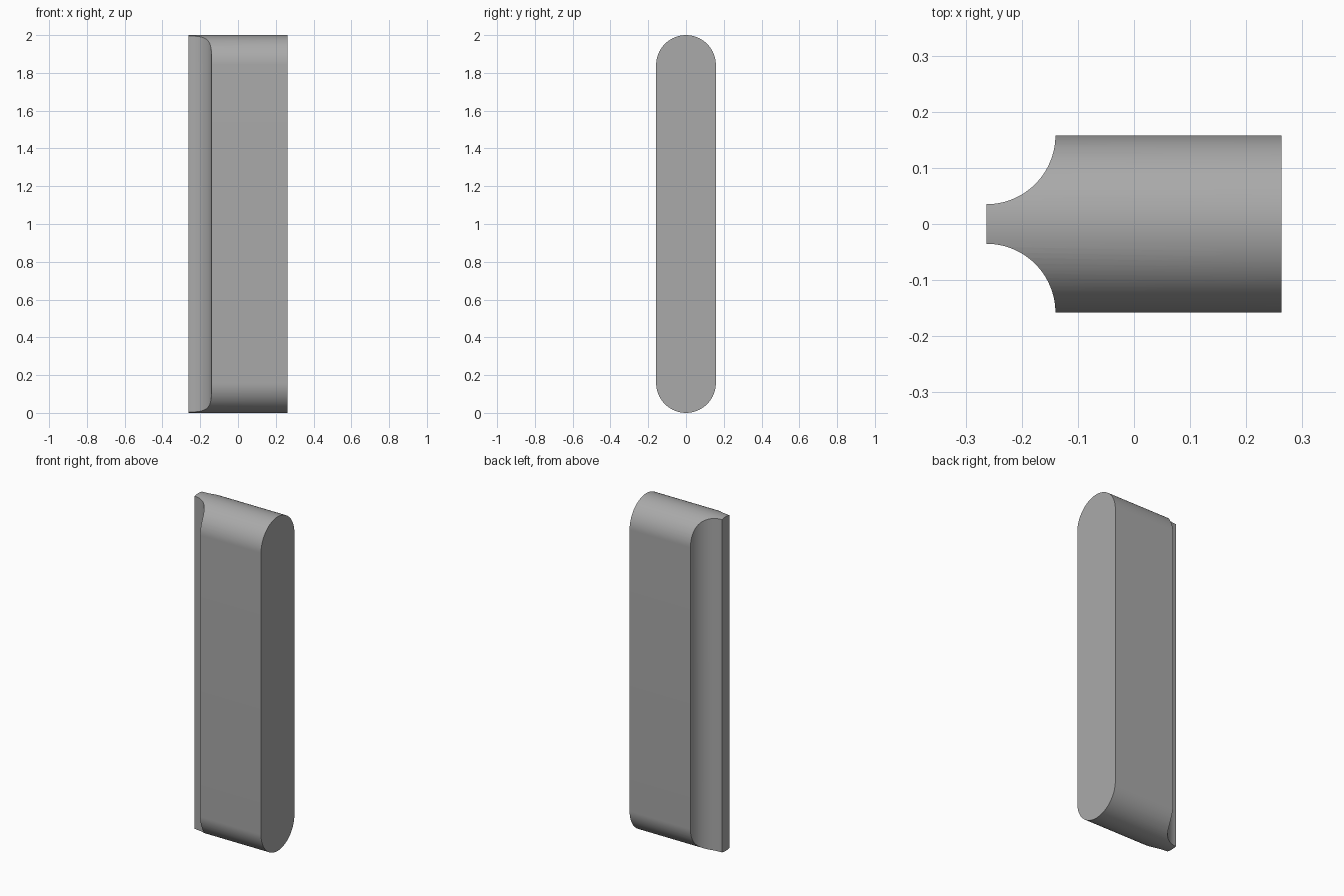
import bpy
import bmesh
import math

cube = bpy.data.objects.get("Cube")
if cube:
    bpy.data.objects.remove(cube, do_unlink=True)

HALF_X = 0.263    # half length of the extrusion
R = 0.158         # half thickness and end radius
HEIGHT = 2.0
COVE_R = 0.123    # radius of the hollow edges

grey = bpy.data.materials.new("plain grey")
grey.use_nodes = True
colour = (0.40, 0.40, 0.40, 1.0)
grey.diffuse_color = colour
grey.node_tree.nodes["Principled BSDF"].inputs["Base Color"].default_value = colour


def prism(name, points, direction):
    """Extrude a closed outline into a solid object."""
    bm = bmesh.new()
    face = bm.faces.new([bm.verts.new(p) for p in points])
    ext = bmesh.ops.extrude_face_region(bm, geom=[face])
    verts = [g for g in ext["geom"] if isinstance(g, bmesh.types.BMVert)]
    bmesh.ops.translate(bm, vec=direction, verts=verts)
    bmesh.ops.recalc_face_normals(bm, faces=bm.faces)
    mesh = bpy.data.meshes.new(name)
    bm.to_mesh(mesh)
    bm.free()
    obj = bpy.data.objects.new(name, mesh)
    bpy.context.collection.objects.link(obj)
    mesh.materials.append(grey)
    return obj


# Bar with rounded top and bottom, extruded sideways
N = 48
outline = []
for zc, start in ((HEIGHT - R, 0.0), (R, math.pi)):
    for i in range(N + 1):
        a = start + math.pi * i / N
        outline.append((-HALF_X, R * math.cos(a), zc + R * math.sin(a)))
bar = prism("rounded_bar", outline, (2 * HALF_X, 0, 0))

# Concave coves along both edges of the right side
cutters = []
for side in (-1, 1):
    circle = [(-HALF_X + COVE_R * math.cos(2 * math.pi * i / 96),
               side * (R + 0.0002) + COVE_R * math.sin(2 * math.pi * i / 96), -0.2)
              for i in range(96)]
    cutter = prism("cove_cutter", circle, (0, 0, HEIGHT + 0.4))
    cutter.hide_render = True
    cutters.append(cutter)
    mod = bar.modifiers.new("cove", 'BOOLEAN')
    mod.operation = 'DIFFERENCE'
    mod.solver = 'EXACT'
    mod.object = cutter

bpy.ops.object.select_all(action='DESELECT')
bar.select_set(True)
bpy.context.view_layer.objects.active = bar
for mod in list(bar.modifiers):
    bpy.ops.object.modifier_apply(modifier=mod.name)
for cutter in cutters:
    bpy.data.objects.remove(cutter, do_unlink=True)

# Smooth curves with crisp edges
bpy.ops.object.shade_smooth_by_angle(angle=math.radians(30))
